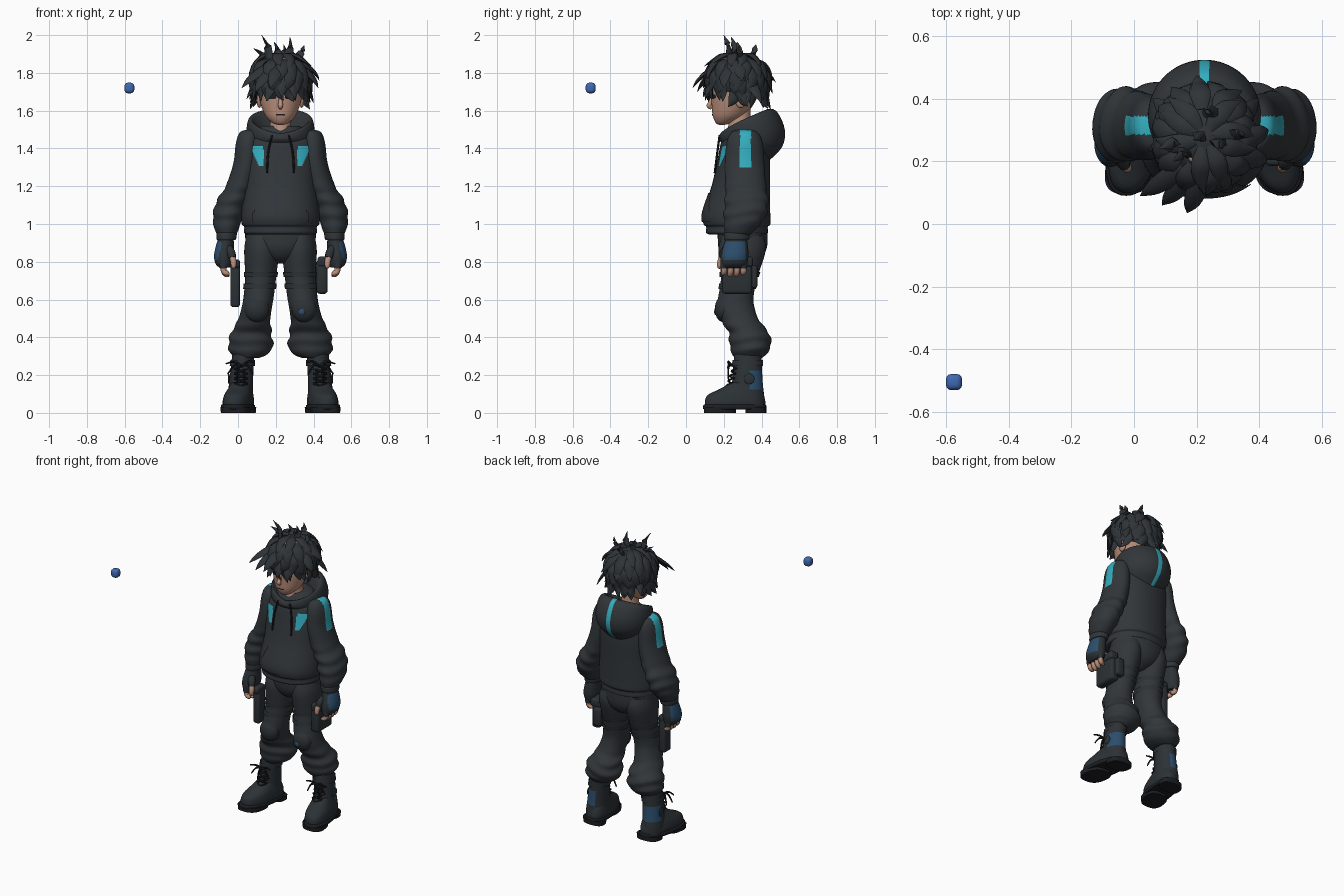
import bpy, bmesh, math, random
from math import sin, cos, pi, radians
from mathutils import Vector, Matrix

random.seed(4)
old = bpy.data.objects.get("Cube")
if old:
    bpy.data.objects.remove(old, do_unlink=True)

C = 0.225  # figure's own centre line


def mat(name, *rgb):
    m = bpy.data.materials.new(name)
    m.use_nodes = True
    m.diffuse_color = (*rgb, 1)
    node = next(n for n in m.node_tree.nodes if n.type == "BSDF_PRINCIPLED")
    node.inputs["Base Color"].default_value = (*rgb, 1)
    node.inputs["Roughness"].default_value = 0.8
    return m


CLOTH = mat("charcoal cloth", .031, .037, .042)
HAIR = mat("black hair", .028, .034, .039)
LEATHER = mat("dark leather", .025, .031, .036)
SKIN = mat("skin", .5, .28, .2)
TEAL = mat("teal trim", .035, .42, .52)
STEEL = mat("steel blue panel", .025, .075, .15)
BLUE = mat("blue orb", .05, .14, .45)
INK = mat("ink", .012, .013, .016)


def spline(rows, k):
    """Catmull-Rom through rows of numbers."""
    out = []
    for i in range(len(rows) - 1):
        a, b, c, d = rows[max(i - 1, 0)], rows[i], rows[i + 1], rows[min(i + 2, len(rows) - 1)]
        for j in range(k):
            t = j / k
            out.append([q + .5 * t * (r - p + t * (2 * p - 5 * q + 4 * r - s + t * (3 * (q - r) + s - p)))
                        for p, q, r, s in zip(a, b, c, d)])
    return out + [list(rows[-1])]


def skin_rings(bm, rings, cap=True):
    rings = [[bm.verts.new(p) for p in ring] for ring in rings]
    n = len(rings[0])
    for a, b in zip(rings, rings[1:]):
        for i in range(n):
            bm.faces.new((a[i], a[(i + 1) % n], b[(i + 1) % n], b[i]))
    if cap:
        bm.faces.new(rings[0])
        bm.faces.new(rings[-1])


def loft(rows, n=40, k=4, p=1, fold=None, grow=0, keep=None, lean=0):
    """Stack of level ovals (x, y, z, rx, ry); keep leaves only chosen faces."""
    bm, rings = bmesh.new(), []
    for x, y, z, rx, ry in spline(rows, k):
        ring = []
        for i in range(n):
            a = 2 * pi * i / n
            f = 1
            if fold and fold[0] < z < fold[1]:
                f += .055 * sin(pi * (z - fold[0]) / (fold[1] - fold[0])) * sin(85 * z + 1.6 * cos(a) + sin(2 * a))
            u, v = [math.copysign(abs(w) ** p, w) for w in (cos(a), sin(a))]
            py = y + (max(ry, .003) * f + grow) * v
            ring.append((x + (max(rx, .003) * f + grow) * u + lean * (py - .3), py, z))
        rings.append(ring)
    skin_rings(bm, rings)
    bmesh.ops.recalc_face_normals(bm, faces=bm.faces)
    if keep:
        bad = [f for f in bm.faces if len(f.verts) > 4 or not keep(f.calc_center_median())]
        bmesh.ops.delete(bm, geom=bad, context="FACES")
    return bm


def sweep(bm, rows, centre, flat=1, n=6, k=4):
    """Tapered strand through (x, y, z, width), flattened towards centre."""
    pts = spline(rows, k)
    rings = []
    for i, q in enumerate(pts):
        pos = Vector(q[:3])
        t = (Vector(pts[min(i + 1, len(pts) - 1)][:3]) - Vector(pts[max(i - 1, 0)][:3])).normalized()
        nrm = pos - Vector(centre)
        nrm = (nrm - t * nrm.dot(t)).normalized()
        side = t.cross(nrm)
        w = max(q[3], .001)
        rings.append([pos + side * w * cos(2 * pi * j / n) + nrm * w * flat * sin(2 * pi * j / n) for j in range(n)])
    skin_rings(bm, rings)


def box(x, y, z, sx, sy, sz, bevel):
    bm = bmesh.new()
    bmesh.ops.create_cube(bm, size=1, matrix=Matrix.Translation((x, y, z)) @ Matrix.Diagonal((sx, sy, sz, 1)))
    bmesh.ops.bevel(bm, geom=bm.edges[:], offset=bevel, segments=3, profile=.5, affect="EDGES")
    return bm


def ball(x, y, z, sx, sy, sz):
    bm = bmesh.new()
    bmesh.ops.create_uvsphere(bm, u_segments=24, v_segments=14, radius=1,
                              matrix=Matrix.Translation((x, y, z)) @ Matrix.Diagonal((sx, sy, sz, 1)))
    return bm


def finish(name, bm, mats, sides=None, rule=None, closed=False):
    """Make the object, or a right / left pair mirrored about the centre line."""
    if closed:
        bmesh.ops.recalc_face_normals(bm, faces=bm.faces)
    for f in bm.faces:
        f.material_index = int(bool(rule and rule(f.calc_center_median())))
    for side in sides or [""]:
        if side == "left":
            for v in bm.verts:
                v.co.x = 2 * C - v.co.x
            bmesh.ops.reverse_faces(bm, faces=bm.faces)
        full = f"{side}_{name}" if side else name
        me = bpy.data.meshes.new(full)
        bm.to_mesh(me)
        for m in mats if isinstance(mats, list) else [mats]:
            me.materials.append(m)
        me.shade_smooth()
        me.set_sharp_from_angle(angle=radians(50))
        bpy.context.collection.objects.link(bpy.data.objects.new(full, me))
    bm.free()


BOTH = ["right", "left"]

# Hoodie body, pocket and chest patches
torso = [(C, .27, .945, .18, .15), (C, .27, .955, .194, .164), (C, .27, .985, .192, .163),
         (C, .27, 1, .205, .177), (C, .268, 1.06, .207, .178), (C, .29, 1.2, .192, .155),
         (C, .305, 1.33, .195, .14), (C, .31, 1.43, .185, .125), (C, .315, 1.48, .15, .105), (C, .32, 1.52, .1, .085)]
finish("hoodie_body", loft(torso, n=56, p=.92), CLOTH)
finish("front_pocket", loft(torso, n=128, k=8, p=.92, grow=.006, keep=lambda c: c.y < .27 and 1.01 < c.z < 1.17
                            and abs(c.x - C) < .15 - max(0, c.z - 1.05) * .55), CLOTH)
finish("chest_patch", loft(torso, n=160, k=10, p=.92, grow=.003, keep=lambda c: c.y < .3 and 1.3 < c.z < 1.41
                           and abs(C - c.x - .11 - (c.z - 1.35) * .25) < .012 + (c.z - 1.3) * .2), TEAL, BOTH)

# Lowered hood with the centre stripe
levels = [(.085, .215, .385, 1.46, 1.46), (.14, .2, .41, 1.475, 1.58), (.158, .185, .44, 1.48, 1.61),
          (.174, .175, .485, 1.465, 1.59), (.18, .172, .523, 1.45, 1.5), (.168, .182, .51, 1.435, 1.41),
          (.13, .2, .44, 1.42, 1.335)]
hood, rings = bmesh.new(), []
for w, front, back, z0, z1 in spline(levels, 4):
    ring = []
    for i in range(72):
        a = 2 * pi * i / 72
        u = (1 - cos(a)) / 2
        ring.append((C + w * sin(a), front + (back - front) * u, z0 + (z1 - z0) * u ** .75))
    rings.append(ring)
skin_rings(hood, rings, cap=False)
finish("hood", hood, [CLOTH, TEAL], rule=lambda c: abs(c.x - C) < .017 and c.y > .44, closed=True)
cord = bmesh.new()
sweep(cord, [(C - .045, .178, 1.47, .006), (C - .065, .166, 1.38, .006), (C - .072, .152, 1.27, .006)], (C, .4, 1.3))
finish("drawstring", cord, INK, BOTH, closed=True)

# Sleeves with shoulder stripe, cuffs
arm = [(.07, .31, 1.5, .02, .03), (.06, .31, 1.485, .05, .07), (.053, .31, 1.43, .064, .095),
       (.045, .31, 1.32, .07, .105), (.012, .315, 1.2, .077, .108), (-.03, .32, 1.12, .084, .115),
       (-.053, .31, 1.04, .08, .11), (-.06, .29, .98, .066, .088), (-.06, .275, .945, .05, .066), (-.06, .27, .93, .03, .04)]
finish("sleeve", loft(arm, n=72, k=6, fold=(.95, 1.24)), [CLOTH, TEAL], BOTH,
       rule=lambda c: abs(c.y - .315) < .029 and 1.3 < c.z < 1.505 and c.x < .075)
finish("shoulder_stripe_top", loft(torso, n=128, k=8, p=.92, grow=.003, keep=lambda c: abs(c.y - .315) < .029
                                   and c.x < .09 and c.z > 1.42), TEAL, BOTH)
finish("cuff", loft([(-.06, .27, .955, .05, .064), (-.06, .27, .95, .054, .068), (-.062, .268, .92, .052, .066),
                     (-.062, .268, .915, .045, .06)]), CLOTH, BOTH)

# Fingerless gloves and fingers
finish("glove", loft([(-.063, .267, .93, .04, .055), (-.07, .262, .88, .048, .066), (-.075, .257, .83, .052, .074),
                      (-.075, .253, .79, .044, .07), (-.07, .25, .77, .03, .06)], n=48, k=6), [LEATHER, STEEL], BOTH,
       rule=lambda c: c.x < -.088 and .81 < c.z < .905 and abs(c.y - .255) < .06)
fingers, stubs = bmesh.new(), bmesh.new()
for i in range(4):
    y = .202 + .034 * i
    drop = .008 * abs(i - 1.4)
    sweep(stubs, [(-.075, y, .81, .02), (-.078, y, .785, .021), (-.077, y, .765, .019)], (0, .25, .8), n=8)
    sweep(fingers, [(-.077, y, .78, .016), (-.075, y, .75, .016), (-.06, y - .004, .728 + drop, .014),
                    (-.046, y - .006, .722 + drop, .006)], (0, .25, .8), n=8)
sweep(stubs, [(-.05, .22, .87, .024), (-.036, .2, .845, .024), (-.03, .19, .82, .02)], (-.07, .3, .85), n=8)
sweep(fingers, [(-.032, .193, .83, .017), (-.024, .182, .8, .017), (-.024, .178, .775, .014),
                (-.027, .177, .765, .006)], (-.07, .3, .8), n=8)
finish("glove_fingers", stubs, LEATHER, BOTH, closed=True)
finish("fingertips", fingers, SKIN, BOTH, closed=True)

# Trousers
finish("trouser_seat", loft([(C, .3, .79, .03, .05), (C, .3, .82, .1, .1), (C, .3, .87, .172, .127),
                             (C, .3, .93, .187, .132), (C, .3, 1, .185, .13)]), CLOTH)
leg = [(.125, .3, .94, .08, .11), (.125, .297, .86, .092, .125), (.12, .282, .72, .082, .097),
       (.11, .265, .62, .08, .093), (.1, .262, .56, .08, .1), (.085, .287, .49, .086, .1),
       (.07, .333, .42, .108, .107), (.066, .34, .35, .118, .108), (.06, .335, .31, .095, .09), (.05, .33, .29, .06, .07)]
finish("trouser_leg", loft(leg, n=48, k=6, fold=(.3, .52)), CLOTH, BOTH)
for name, z in (("upper", .735), ("lower", .675)):
    finish(name + "_thigh_strap", loft(leg, n=48, k=10, grow=.007, keep=lambda c: abs(c.z - z) < .015), LEATHER, BOTH)
finish("knee_pad", ball(.1, .2, .55, .066, .048, .07), LEATHER, BOTH)
finish("knee_patch", ball(.112, .157, .535, .018, .008, .018), STEEL, ["left"])

# Thigh holster and pouch
finish("holster", box(-.015, .25, .68, .05, .075, .24, .015), LEATHER)
finish("holster_grip", box(-.012, .245, .79, .045, .09, .045, .014), LEATHER)
finish("pouch", box(.445, .27, .72, .06, .16, .18, .018), LEATHER)
finish("pouch_flap", box(.452, .27, .8, .062, .168, .055, .014), LEATHER)
finish("back_pouch", box(.42, .355, .72, .06, .045, .12, .014), LEATHER)

# Boots
shaft = [(.03, .328, .33, .058, .072), (.022, .326, .24, .06, .076), (.016, .325, .15, .064, .082),
         (.012, .325, .08, .068, .09), (.01, .325, .03, .068, .09)]
finish("boot_shaft", loft(shaft, n=48, k=6), [LEATHER, STEEL], BOTH,
       rule=lambda c: .13 < c.z < .22 and c.y > .34 and c.x < .04)
finish("boot_foot", loft([(.008, .26, .03, .076, .158), (.008, .26, .06, .078, .16), (.01, .263, .095, .072, .148),
                          (.013, .285, .125, .062, .11), (.016, .31, .16, .05, .07)], p=.85, lean=.15), LEATHER, BOTH)
finish("boot_sole", loft([(.006, .258, .018, .078, .16), (.006, .258, .022, .084, .167), (.006, .258, .04, .084, .167),
                          (.006, .258, .045, .076, .158)], k=2, p=.85, lean=.15), INK, BOTH)
for name, y, ry in (("heel", .37, .055), ("tread", .18, .085)):
    finish("boot_" + name, loft([(.006, y, 0, .076, ry), (.006, y, .03, .079, ry)], k=1, p=.75, lean=.15), INK, BOTH)
finish("boot_collar", loft(shaft, n=48, k=10, grow=.007, keep=lambda c: .245 < c.z < .28), LEATHER, BOTH)
finish("ankle_disc", ball(-.048, .335, .18, .006, .028, .028), LEATHER, BOTH)
laces = bmesh.new()
for i in range(5):
    z, y = .13 + .026 * i, .215 + .009 * i
    for s in (1, -1):
        sweep(laces, [(.016 - .035 * s, y + .022, z, .005), (.016, y, z + .013, .006),
                      (.016 + .035 * s, y + .022, z + .026, .005)], (.016, .35, z))
for dx, dz in ((-.085, .015), (-.075, -.04), (.07, .02), (.06, -.045), (-.03, -.07)):
    sweep(laces, [(.02, .245, .25, .006), (.02 + dx * .5, .225, .265 + dz * .3, .006),
                  (.02 + dx, .225, .245 + dz, .004)], (.02, .4, .2))
finish("boot_laces", laces, INK, BOTH, closed=True)

# Neck, head and face
finish("neck", loft([(C, .29, 1.46, .075, .08), (C, .285, 1.53, .055, .06), (C, .28, 1.62, .055, .06)]), SKIN)
head = [(C, .19, 1.525, .015, .015), (C, .2, 1.535, .043, .042), (C, .225, 1.57, .078, .083), (C, .242, 1.62, .1, .105),
        (C, .257, 1.68, .115, .124), (C, .265, 1.75, .122, .13), (C, .27, 1.82, .115, .125), (C, .27, 1.88, .07, .08)]
finish("head", loft(head), SKIN)
nose = bmesh.new()
sweep(nose, [(C, .14, 1.68, .007), (C, .13, 1.645, .011), (C, .122, 1.625, .014), (C, .135, 1.61, .006)], (C, .3, 1.63), n=10)
finish("nose", nose, SKIN, closed=True)
finish("ear", ball(C - .112, .29, 1.655, .014, .03, .04), SKIN, BOTH)
finish("eye", loft(head, n=128, k=10, grow=.002, keep=lambda c: c.y < .25
                   and ((C - c.x - .046) / .026) ** 2 + ((c.z - 1.675) / .016) ** 2 < 1), INK, BOTH)
finish("mouth", loft(head, n=128, k=12, grow=.002, keep=lambda c: c.y < .2 and abs(c.z - 1.578) < .003
                     and abs(c.x - C) < .025), INK)

# Hair: scalp cap, rings of overlapping locks, long fringe and upright tufts
H = Vector((C, .275, 1.765))
finish("hair_cap", ball(*H, .143, .152, .135), HAIR)


def on_scalp(a, e, s):
    ce = cos(radians(max(e, -25)))
    return H + s * Vector((.143 * ce * cos(a), .152 * ce * sin(a), .138 * sin(radians(e))))


locks = bmesh.new()
for e, count, span, width in ((78, 8, 55, .03), (52, 14, 55, .034), (28, 18, 52, .034), (5, 19, 48, .032), (-14, 18, 48, .03)):
    for i in range(count):
        a = 2 * pi * (i + random.uniform(.2, .8)) / count
        if e < 0 and sin(a) < -.15:
            continue
        twist = random.uniform(-.3, .3)
        reach = random.uniform(1.17, 1.32)
        rows = [(0, .97, .5), (.35, 1.08, 1), (.7, 1.14, .75), (1, reach, .03)]
        sweep(locks, [(*on_scalp(a + twist * t * t, e - span * t, s), width * w) for t, s, w in rows], H, flat=.4)
crown = Vector((C + .02, .25, 1.885))
for tip in ((.02, .09, 1.72), (.17, .035, 1.72), (.09, .06, 1.7), (.3, .1, 1.66), (.23, .09, 1.67), (.15, .1, 1.65),
            (.425, .2, 1.72), (.43, .3, 1.76), (.045, .24, 1.66), (.4, .4, 1.64), (.2, .475, 1.75), (.06, .4, 1.66)):
    tip = Vector(tip)
    out = (tip - H).normalized()
    m1, m2 = crown.lerp(tip, .35) + out * .045, crown.lerp(tip, .7) + out * .035
    sweep(locks, [(*crown, .015), (*m1, .034), (*m2, .026), (*tip, .001)], H, flat=.4)
for tip in ((.125, .2, 2), (.19, .27, 1.965), (.275, .24, 1.99), (.35, .28, 1.945), (.24, .37, 1.95), (.08, .24, 1.93)):
    tip = Vector(tip)
    root = Vector((C * .4 + tip.x * .6, .11 + tip.y * .6, 1.86))
    m = root.lerp(tip, .5) + Vector((.012, .01, .008))
    sweep(locks, [(*root, .03), (*m, .021), (*tip, .001)], (C, .3, 1.7), flat=.5)
finish("hair_locks", locks, HAIR, closed=True)

# Floating orb
finish("orb", box(-.575, -.505, 1.72, .052, .052, .056, .018), BLUE)
